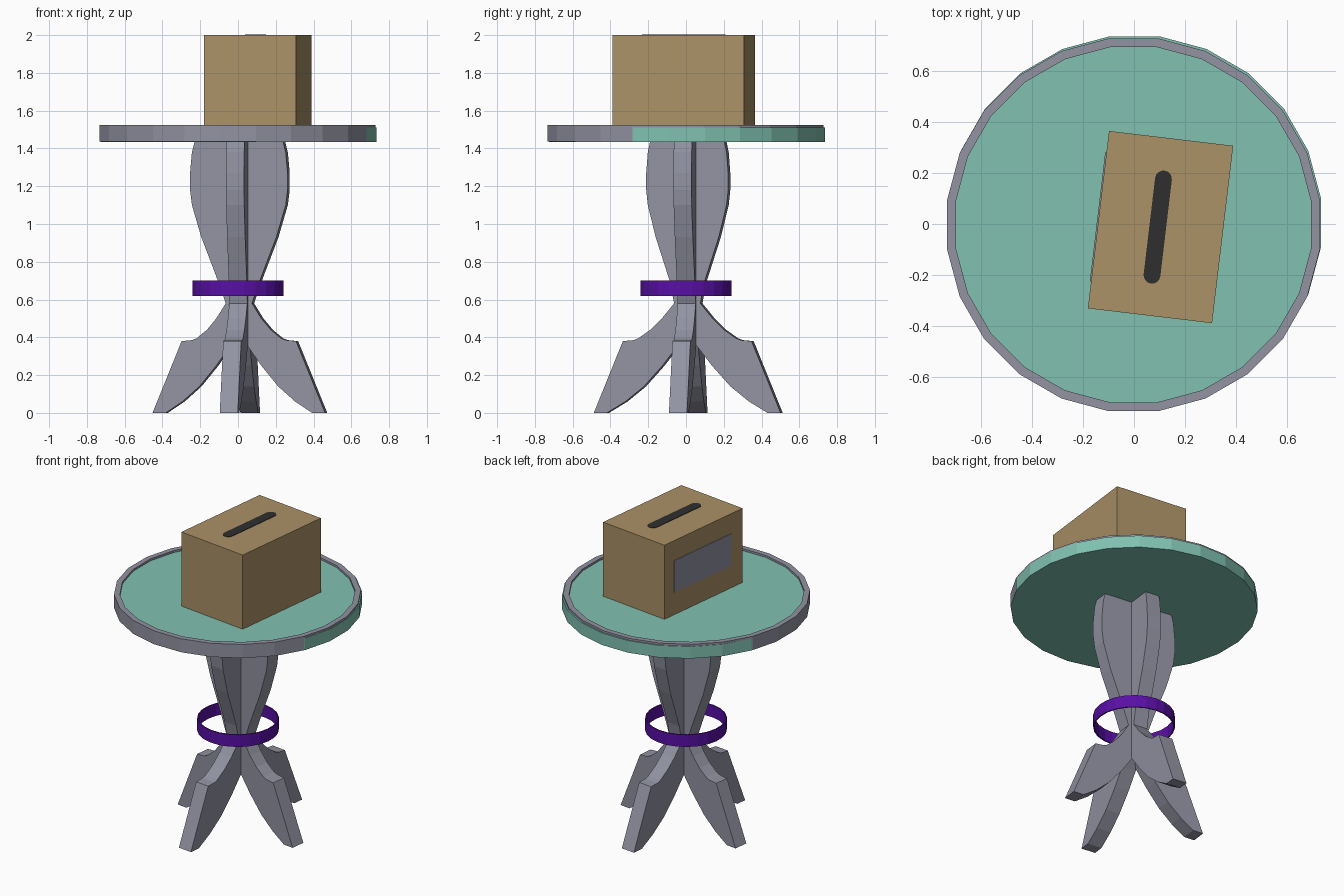
import bpy, bmesh, math
from mathutils import Matrix, Vector

if "Cube" in bpy.data.objects:
    bpy.data.objects.remove(bpy.data.objects["Cube"])


def srgb(r, g, b):
    lin = [((c / 255 + 0.055) / 1.055) ** 2.4 for c in (r, g, b)]
    return (*lin, 1.0)


def material(name, rgb):
    m = bpy.data.materials.new(name)
    m.diffuse_color = srgb(*rgb)
    m.use_nodes = True
    m.node_tree.nodes["Principled BSDF"].inputs["Base Color"].default_value = m.diffuse_color
    return m


GREY = material("grey", (146, 147, 162))
TEAL = material("teal", (128, 193, 176))
CARD = material("cardboard", (171, 146, 103))
PURPLE = material("purple", (88, 15, 165))
BLACK = material("black", (47, 47, 47))
TURN = math.radians(-6.8)


def make(name, bm, mat, loc=(0, 0, 0), turn=0.0):
    bmesh.ops.recalc_face_normals(bm, faces=bm.faces)
    me = bpy.data.meshes.new(name)
    bm.to_mesh(me)
    bm.free()
    me.materials.append(mat)
    ob = bpy.data.objects.new(name, me)
    ob.location = loc
    ob.rotation_euler.z = turn
    bpy.context.collection.objects.link(ob)
    return ob


def prism(name, pts, direction, mat, loc=(0, 0, 0), turn=0.0):
    """Extrude a closed 3D outline along a direction."""
    bm = bmesh.new()
    face = bm.faces.new([bm.verts.new(p) for p in pts])
    ext = bmesh.ops.extrude_face_region(bm, geom=[face])
    verts = [v for v in ext["geom"] if isinstance(v, bmesh.types.BMVert)]
    bmesh.ops.translate(bm, vec=Vector(direction), verts=verts)
    return make(name, bm, mat, loc, turn)


def circle(r, n, z):
    return [(r * math.cos((i + .5) * math.tau / n),
             r * math.sin((i + .5) * math.tau / n), z) for i in range(n)]


def band(name, r_out, r_in, z0, z1, n, mat, loc=(0, 0, 0)):
    """Hollow ring with a rectangular section."""
    bm = bmesh.new()
    loops = [[bm.verts.new(p) for p in circle(r, n, z)]
             for r, z in ((r_out, z0), (r_out, z1), (r_in, z1), (r_in, z0))]
    for k in range(4):
        a, b = loops[k], loops[(k + 1) % 4]
        for i in range(n):
            j = (i + 1) % n
            bm.faces.new((a[i], a[j], b[j], b[i]))
    return make(name, bm, mat, loc)


def box(name, size, loc, mat, turn):
    bm = bmesh.new()
    bmesh.ops.create_cube(bm, size=1, matrix=Matrix.Diagonal((*size, 1)))
    return make(name, bm, mat, loc, turn)


# Table top: teal disc inside a slightly shifted grey rim
prism("table_top", circle(.737, 24, 1.433), (0, 0, .079), TEAL, (.002, .005, 0))
band("table_rim", .737, .702, 1.437, 1.525, 24, GREY, (-.002, -.003, 0))

# Legs: two crossed pairs of curved boards, each mirrored about the centre
UPPER = [(.235, 1.44), (.25, 1.38), (.26, 1.27), (.26, 1.18), (.25, 1.1),
         (.2, .93), (.15, .80), (.108, .69)]
WAIST = [(.07, .58)]
LOWER = [(.12, .50), (.17, .44), (.225, .395), (.25, .385), (.305, .38),
         (.46, 0)]
INNER = [(.39, 0), (.30, .06), (.21, .14), (.12, .25), (.05, .35)]


def leg_pair(name, up, out, turn):
    half = [(r * up, z) for r, z in UPPER] + WAIST
    half += [(r + out * min(1, (.58 - z) / .2), z) for r, z in LOWER]
    half += [(r + out * r / .39, z) for r, z in INNER]
    outline = half + [(0, .41)] + [(-r, z) for r, z in reversed(half)]
    pts = [(r, -.048, z) for r, z in outline]
    prism(name, pts, (0, .096, 0), GREY, (.01, .012, 0), turn)


leg_pair("side_legs", 1.0, 0.0, TURN)
leg_pair("front_back_legs", .84, .038, TURN + math.pi / 2)

# Thin hoop around the waist of the legs
band("leg_hoop", .244, .236, .62, .70, 24, PURPLE)

# Cardboard box with a slot on top and a label on its left side
C = Vector((.104, -.012, 1.755))
rot = Matrix.Rotation(TURN, 3, 'Z')
box("ballot_box", (.49, .70, .49), C, CARD, TURN)
box("box_label", (.008, .51, .21), C + rot @ Vector((-.246, .01, .01)), GREY, TURN)

slot = []
for k in range(2):
    for i in range(9):
        a = math.pi * (k + i / 8)
        slot.append((.033 * math.cos(a), .033 * math.sin(a) + (.19 if k == 0 else -.19), 0))
prism("box_slot", slot, (0, 0, .006), BLACK, (.093, -.012, 1.997), TURN)
